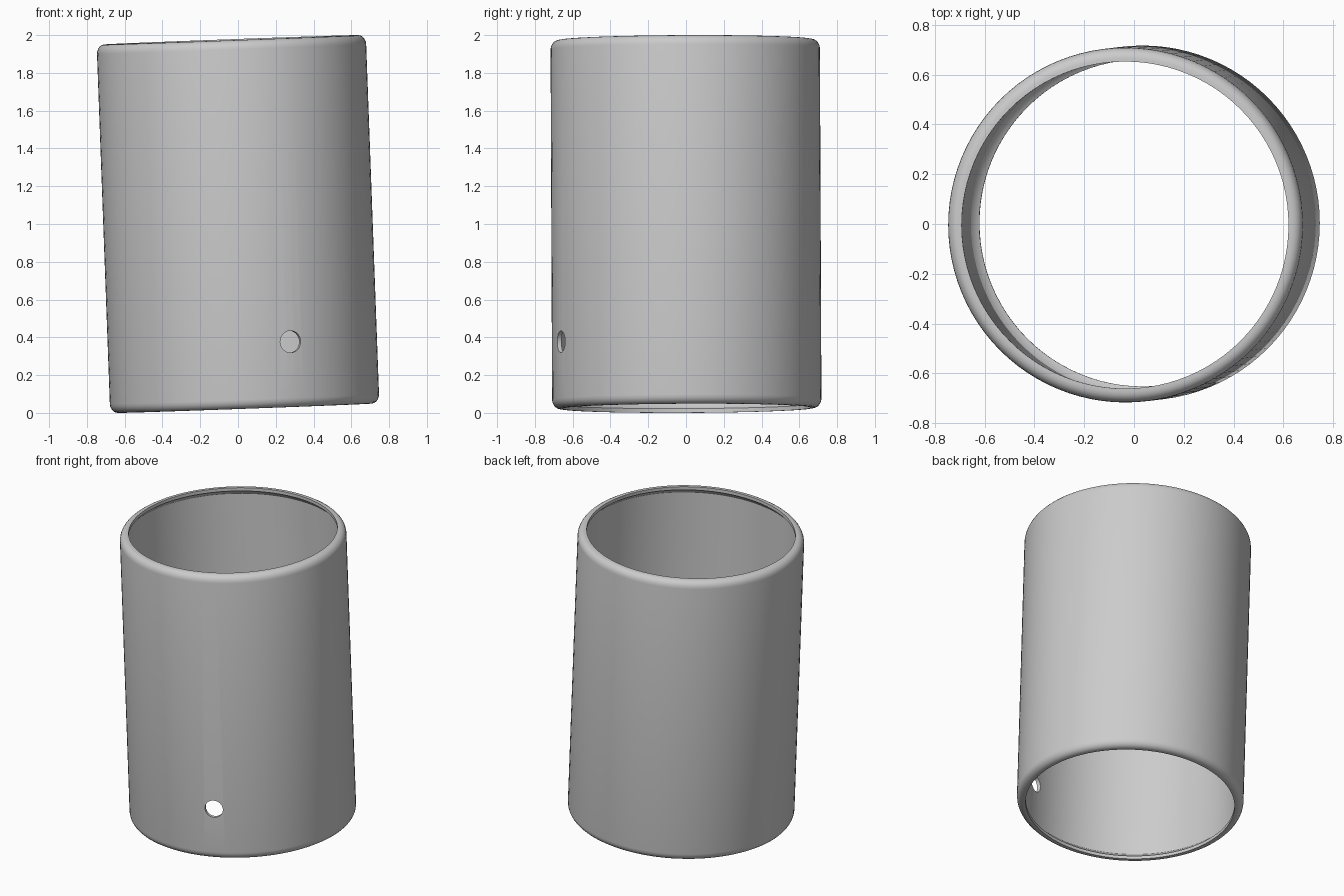
import bpy, bmesh
from math import cos, sin, pi, radians
from mathutils import Matrix, Vector

default = bpy.data.objects.get("Cube")
if default:
    bpy.data.objects.remove(default, do_unlink=True)

HALF = 0.976       # half the sleeve length
OUTER, INNER = 0.713, 0.69
ROUND = 0.042      # radius of the rolled ends
SEGMENTS = 96

grey = bpy.data.materials.new("plain grey")
grey.use_nodes = True
grey.diffuse_color = (0.6, 0.6, 0.6, 1)
grey.node_tree.nodes["Principled BSDF"].inputs["Base Color"].default_value = (0.6, 0.6, 0.6, 1)


def add_object(name, bm):
    mesh = bpy.data.meshes.new(name)
    bm.to_mesh(mesh)
    bm.free()
    mesh.materials.append(grey)
    obj = bpy.data.objects.new(name, mesh)
    bpy.context.collection.objects.link(obj)
    return obj


# Upper half of the wall profile: rounded outside, flat lip, chamfered inside
upper = []
for i in range(6):
    a = pi / 2 * i / 5
    upper.append((OUTER - ROUND + ROUND * cos(a), HALF - ROUND * 1.15 * (1 - sin(a))))
upper += [(0.657, HALF), (0.657, HALF - 0.022), (0.675, HALF - 0.032), (INNER, HALF - 0.055)]
profile = upper + [(r, -z) for r, z in reversed(upper)]

# Sleeve: the closed profile revolved around its axis
bm = bmesh.new()
rings = []
for s in range(SEGMENTS):
    a = 2 * pi * s / SEGMENTS
    rings.append([bm.verts.new((r * cos(a), r * sin(a), z)) for r, z in profile])
for s in range(SEGMENTS):
    here, there = rings[s], rings[(s + 1) % SEGMENTS]
    for i in range(len(profile)):
        j = (i + 1) % len(profile)
        bm.faces.new((here[i], there[i], there[j], here[j]))
bmesh.ops.recalc_face_normals(bm, faces=bm.faces)
sleeve = add_object("sleeve", bm)

# Round pin hole drilled through the front wall only
bm = bmesh.new()
direction = Vector((sin(radians(21)), -cos(radians(21)), 0))
place = Matrix.Translation(direction * 0.7 + Vector((0, 0, -0.63)))
bmesh.ops.create_cone(bm, cap_ends=True, segments=32, radius1=0.058, radius2=0.058, depth=0.3,
                      matrix=place @ direction.to_track_quat("Z", "Y").to_matrix().to_4x4())
cutter = add_object("hole_cutter", bm)
cutter.hide_render = True

drill = sleeve.modifiers.new("pin hole", "BOOLEAN")
drill.operation = "DIFFERENCE"
drill.solver = "EXACT"
drill.object = cutter
bpy.context.view_layer.objects.active = sleeve
sleeve.select_set(True)
bpy.ops.object.modifier_apply(modifier=drill.name)
bpy.data.objects.remove(cutter, do_unlink=True)

# Smooth walls with crisp edges, then the slight lean of the whole sleeve
bpy.ops.object.shade_smooth_by_angle(angle=radians(30))
lean = Matrix.Rotation(radians(-2.1), 4, "Y") @ Matrix.Rotation(radians(0.25), 4, "X")
sleeve.data.transform(Matrix.Translation((0, 0, 1)) @ lean)
